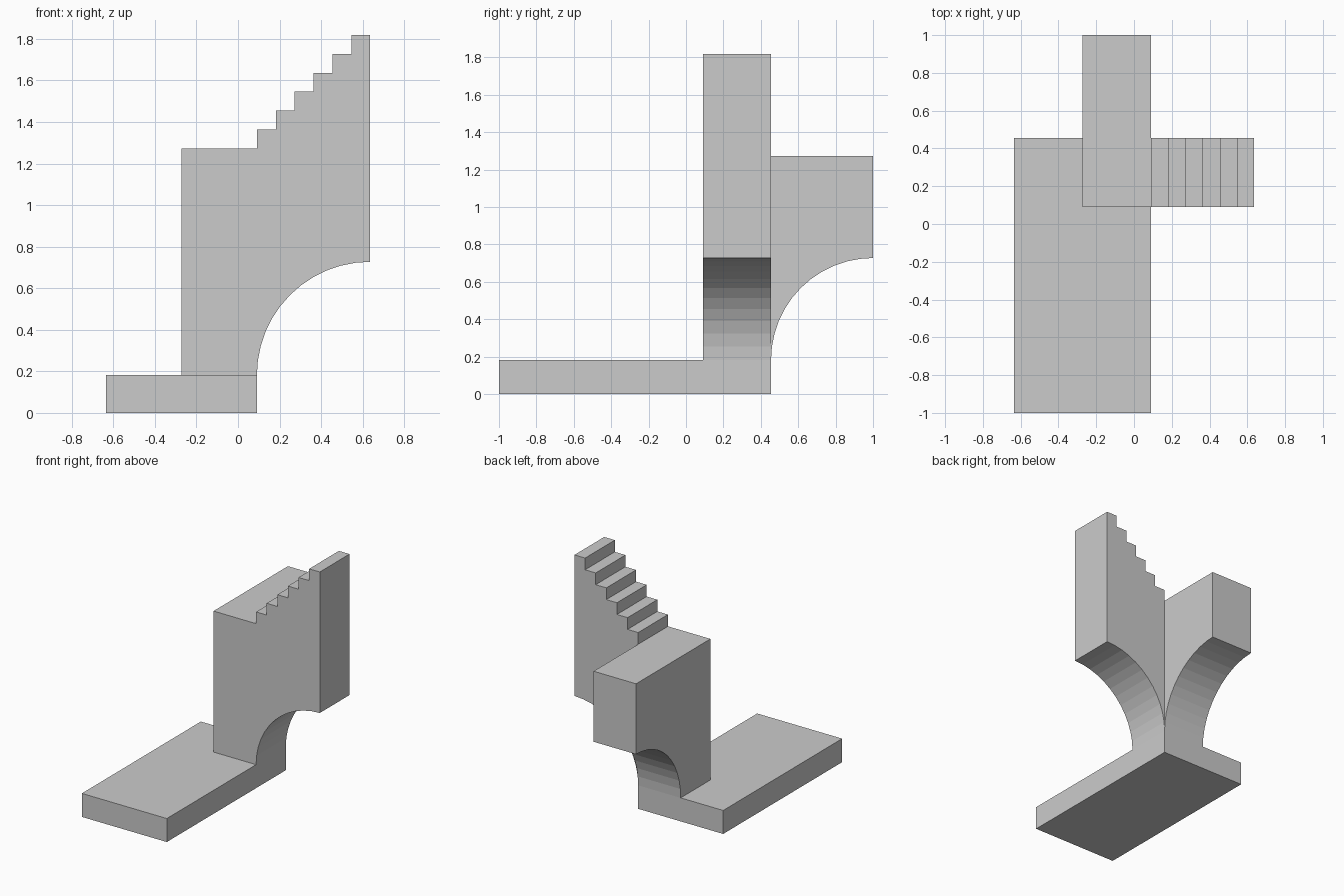
import bpy, bmesh
from math import sin, cos, radians
from mathutils import Vector

if "Cube" in bpy.data.objects:
    bpy.data.objects.remove(bpy.data.objects["Cube"])

U = 2 / 11                      # one model unit
X0, X1, X2, X3 = -3.5 * U, -1.5 * U, 0.5 * U, 3.5 * U
Y0, Y1, Y2, Y3 = -5.5 * U, 0.5 * U, 2.5 * U, 5.5 * U
TOP = 7 * U
SEGMENTS = 12


def extrude_profile(name, points, place, offset):
    """Solid from a closed 2D outline, placed in 3D and extruded by offset."""
    bm = bmesh.new()
    face = bm.faces.new([bm.verts.new(place(a, b)) for a, b in points])
    ext = bmesh.ops.extrude_face_region(bm, geom=[face], use_keep_orig=True)
    verts = [g for g in ext["geom"] if isinstance(g, bmesh.types.BMVert)]
    bmesh.ops.translate(bm, verts=verts, vec=Vector(offset))
    bmesh.ops.recalc_face_normals(bm, faces=bm.faces)
    mesh = bpy.data.meshes.new(name)
    bm.to_mesh(mesh)
    bm.free()
    obj = bpy.data.objects.new(name, mesh)
    bpy.context.collection.objects.link(obj)
    return obj


def arch(end):
    """Quarter arch rising from the base to the overhanging end."""
    r = 3 * U
    angles = [radians(90 * i / SEGMENTS) for i in range(SEGMENTS + 1)]
    return [(end - r * cos(a), U + r * sin(a)) for a in angles]


def union(target, other):
    mod = target.modifiers.new("union", 'BOOLEAN')
    mod.operation, mod.solver, mod.object = 'UNION', 'EXACT', other
    bpy.context.view_layer.objects.active = target
    bpy.ops.object.modifier_apply(modifier=mod.name)
    bpy.data.objects.remove(other)


# Base slab
base = extrude_profile("base_slab", [(X0, Y0), (X2, Y0), (X2, Y2), (X0, Y2)],
                       lambda x, y: (x, y, 0), (0, 0, U))

# Column with the arched side arm and its six steps
steps = []
for i in reversed(range(6)):
    x, z = X2 + i * U / 2, TOP + i * U / 2
    steps += [(x, z + U / 2), (x, z)]
    if i == 5:
        steps.insert(0, (X3, z + U / 2))
stair_tower = extrude_profile("stair_tower",
                              [(X1, U)] + arch(X3) + steps + [(X1, TOP)],
                              lambda x, z: (x, Y1, z), (0, Y2 - Y1, 0))

# Arched rear arm
rear_arm = extrude_profile("rear_arm", arch(Y3) + [(Y3, TOP), (Y2, TOP)],
                           lambda y, z: (X1, y, z), (X2 - X1, 0, 0))

# Join into one clean solid
union(stair_tower, rear_arm)
union(stair_tower, base)
stair_tower.name = "stair_tower_on_base"
